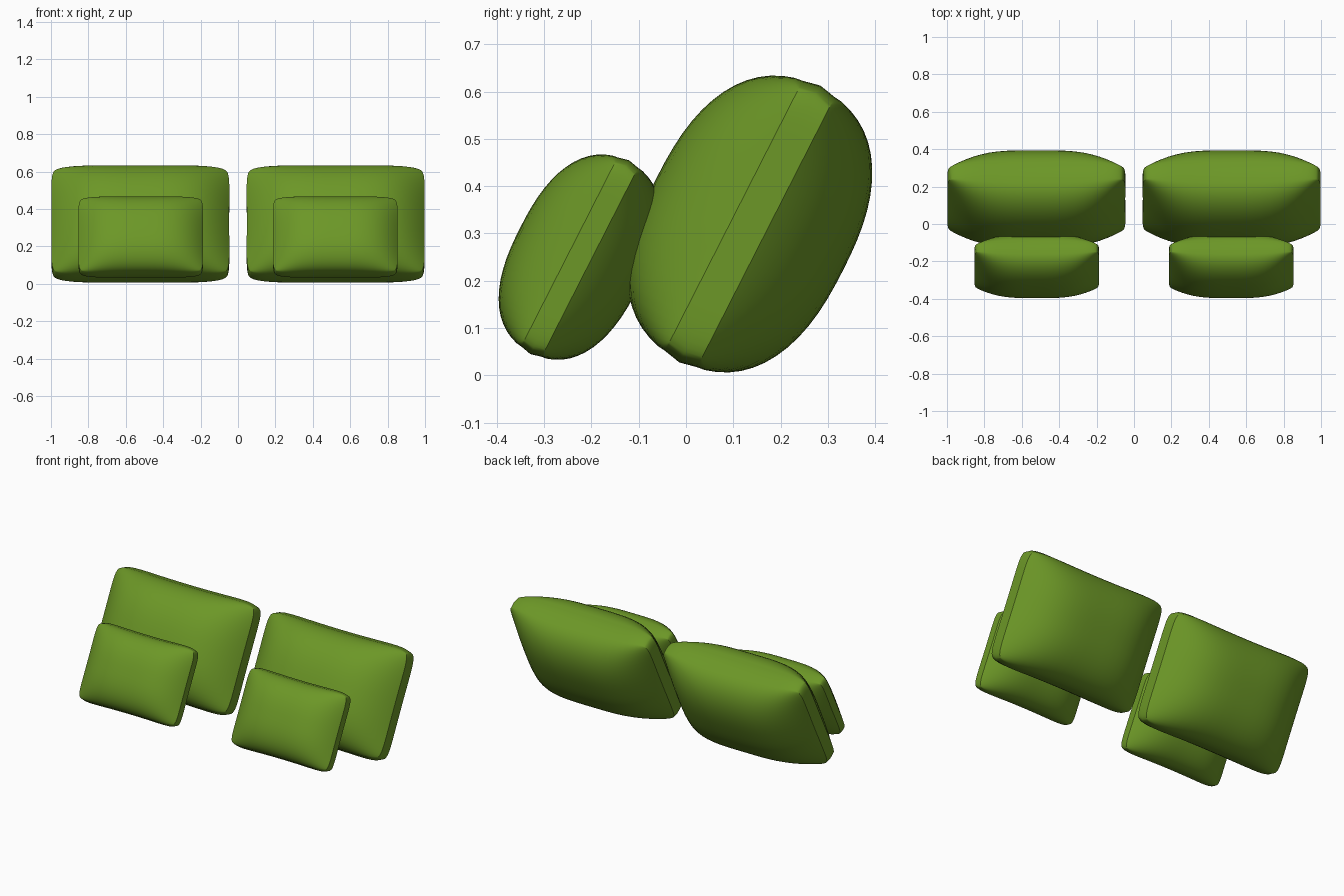
import bpy, bmesh, math

if "Cube" in bpy.data.objects:
    bpy.data.objects.remove(bpy.data.objects["Cube"], do_unlink=True)

green = bpy.data.materials.new("green_fabric")
green.use_nodes = True
colour = (0.15, 0.31, 0.02, 1)
green.diffuse_color = colour
green.node_tree.nodes["Principled BSDF"].inputs["Base Color"].default_value = colour

N = 28              # grid cells across each cushion face
HALF_W, HALF_H = 0.478, 0.328
BAND, BULGE = 0.038, 0.182
CORNER = 0.024


def outline_point(s, t):
    """Square grid position mapped to a pinched, rounded rectangle."""
    corner = CORNER * abs(s * t) ** 8
    x = s * (HALF_W - 0.003 * (1 - t * t) - corner)
    z = t * (HALF_H - 0.012 * (1 - s * s) - corner)
    return x, z


def cushion(name, location, scale, depth):
    bm = bmesh.new()
    steps = [math.sin(math.pi / 2 * (2 * i / N - 1)) for i in range(N + 1)]

    # Front and back puffed faces
    grids = []
    for side in (-1, 1):
        grid = []
        for s in steps:
            row = []
            for t in steps:
                x, z = outline_point(s, t)
                puff = (1 - abs(s) ** 3.5) * math.sqrt(max(0, 1 - abs(t) ** 2.5))
                row.append(bm.verts.new((x, side * (BAND + BULGE * puff) * depth, z)))
            grid.append(row)
        grids.append(grid)
        for i in range(N):
            for j in range(N):
                bm.faces.new((grid[i][j], grid[i + 1][j],
                              grid[i + 1][j + 1], grid[i][j + 1]))

    # Edge band with a slightly raised middle
    rim = ([(i, 0) for i in range(N)] + [(N, j) for j in range(N)]
           + [(i, N) for i in range(N, 0, -1)] + [(0, j) for j in range(N, 0, -1)])
    middle = []
    for i, j in rim:
        x, z = outline_point(steps[i], steps[j])
        middle.append(bm.verts.new((x, 0, z * 1.025)))
    for k, (i, j) in enumerate(rim):
        n = (k + 1) % len(rim)
        a, b = rim[n]
        for grid in grids:
            bm.faces.new((grid[i][j], grid[a][b], middle[n], middle[k]))

    bmesh.ops.recalc_face_normals(bm, faces=bm.faces)
    mesh = bpy.data.meshes.new(name)
    bm.to_mesh(mesh)
    bm.free()
    mesh.materials.append(green)
    obj = bpy.data.objects.new(name, mesh)
    bpy.context.collection.objects.link(obj)
    obj.location = location
    obj.scale = (scale, scale, scale)
    obj.rotation_euler.x = math.radians(-27)
    bpy.ops.object.select_all(action="DESELECT")
    obj.select_set(True)
    bpy.context.view_layer.objects.active = obj
    bpy.ops.object.shade_smooth_by_angle(angle=math.radians(32))


# A large cushion with a small one leaning in front, on each side
for label, sign in (("left", 1), ("right", -1)):
    cushion(label + "_large_cushion", (sign * 0.522, 0.135, 0.32), 1.0, 1.0)
    cushion(label + "_small_cushion", (sign * 0.52, -0.225, 0.25), 0.7, 0.91)
